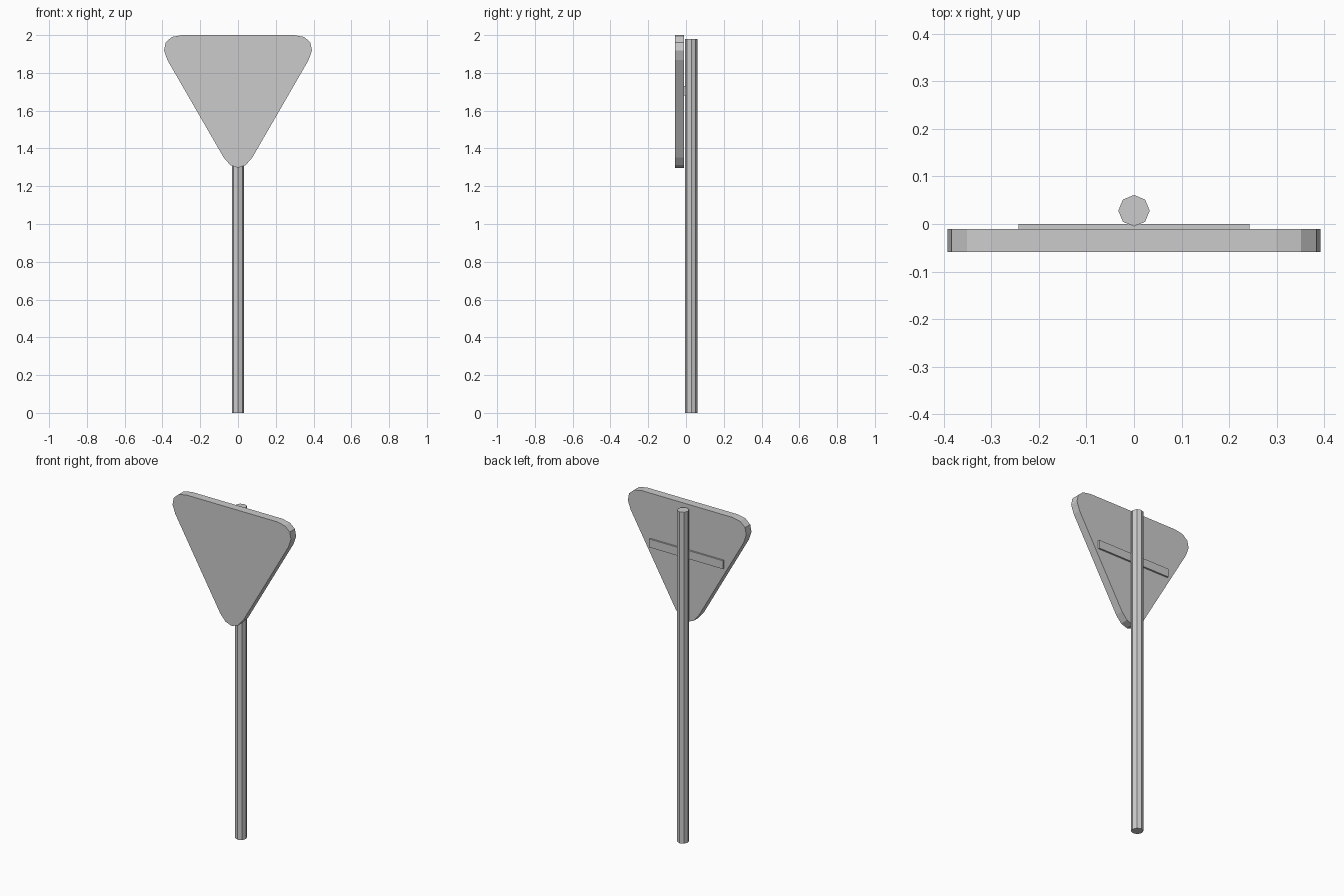
import bpy, bmesh, math
from mathutils import Vector

if "Cube" in bpy.data.objects:
    bpy.data.objects.remove(bpy.data.objects["Cube"])


def add_object(name, bm):
    bmesh.ops.recalc_face_normals(bm, faces=bm.faces)
    mesh = bpy.data.meshes.new(name)
    bm.to_mesh(mesh)
    bm.free()
    obj = bpy.data.objects.new(name, mesh)
    bpy.context.collection.objects.link(obj)
    return obj


def extrude_profile(name, points, y0, y1):
    """Extrude an XZ outline from y0 to y1."""
    bm = bmesh.new()
    face = bm.faces.new([bm.verts.new((x, y0, z)) for x, z in points])
    new = bmesh.ops.extrude_face_region(bm, geom=[face])["geom"]
    verts = [v for v in new if isinstance(v, bmesh.types.BMVert)]
    bmesh.ops.translate(bm, verts=verts, vec=(0, y1 - y0, 0))
    return add_object(name, bm)


def bevelled_outline(corners, offset, segments):
    """Round each corner with an elliptical bevel profile."""
    out = []
    n = len(corners)
    for i, c in enumerate(corners):
        to_prev = (corners[i - 1] - c).normalized() * offset
        to_next = (corners[(i + 1) % n] - c).normalized() * offset
        for k in range(segments + 1):
            t = math.pi / 2 * k / segments
            out.append(c + to_prev * (1 - math.sin(t)) + to_next * (1 - math.cos(t)))
    return out


# Downward pointing sign plate with rounded corners
half = 0.45
triangle = [Vector((-half, 2.0)), Vector((0, 2.0 - half * math.sqrt(3))), Vector((half, 2.0))]
extrude_profile("sign_plate", bevelled_outline(triangle, 0.152, 4), -0.059, -0.01)

# Flat mounting bar behind the plate
bar = [(-0.243, 1.68), (0.243, 1.68), (0.243, 1.73), (-0.243, 1.73)]
extrude_profile("mounting_bar", bar, -0.01, 0.0)

# Eight-sided pole
bpy.ops.mesh.primitive_cylinder_add(vertices=8, radius=0.033, depth=1.98,
                                    location=(0, 0.028, 0.99))
bpy.context.object.name = "pole"
